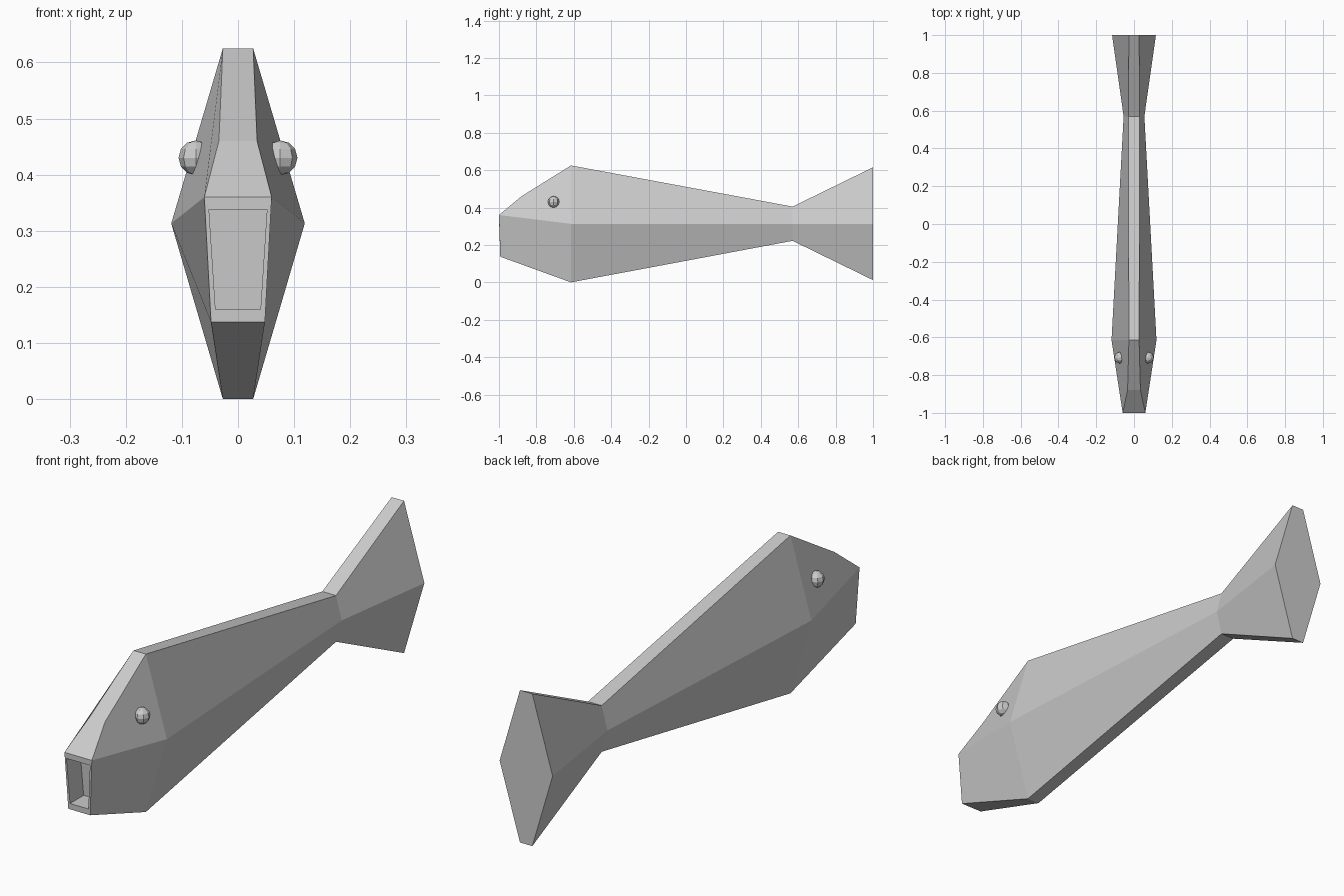
import bpy, bmesh

if "Cube" in bpy.data.objects:
    bpy.data.objects.remove(bpy.data.objects["Cube"])

def add_object(bm, name):
    bmesh.ops.recalc_face_normals(bm, faces=bm.faces)
    mesh = bpy.data.meshes.new(name)
    bm.to_mesh(mesh)
    bm.free()
    obj = bpy.data.objects.new(name, mesh)
    bpy.context.collection.objects.link(obj)
    return obj

# Half profiles (half width, y, z): top edge, side ridge, bottom edge
sections = [
    [(.034, -.88, .46), (.06, -1.0, .36), (.048, -.993, .137)],      # nose
    [(.027, -.615, .625), (.119, -.615, .313), (.027, -.615, 0)],    # shoulder
    [(.030, .57, .405), (.055, .57, .313), (.030, .57, .222)],       # tail root
    [(.027, 1.0, .615), (.116, 1.0, .313), (.027, 1.0, .012)],       # tail end
]

# Body: loft the six-sided sections
bm = bmesh.new()
rings = []
for half in sections:
    pts = half + [(-x, y, z) for x, y, z in reversed(half)]
    rings.append([bm.verts.new(p) for p in pts])
for a, b in zip(rings, rings[1:]):
    for i in range(6):
        j = (i + 1) % 6
        bm.faces.new((a[i], a[j], b[j], b[i]))
bm.faces.new(rings[-1])
nose = rings[0]
bm.faces.new((nose[0], nose[1], nose[4], nose[5]))
mouth = bm.faces.new((nose[1], nose[2], nose[3], nose[4]))
bmesh.ops.recalc_face_normals(bm, faces=bm.faces)

# Mouth: rim, then a straight recess
bmesh.ops.inset_region(bm, faces=[mouth], thickness=.0115)
for v in mouth.verts:
    v.co.z = .338 if v.co.z > .25 else .16
recess = bmesh.ops.extrude_discrete_faces(bm, faces=[mouth])["faces"][0]
bmesh.ops.translate(bm, verts=recess.verts, vec=(0, .085, 0))
add_object(bm, "fish_body")

# Eyes: small low-poly balls half sunk in the head
for side, name in ((1, "right_eye"), (-1, "left_eye")):
    bm = bmesh.new()
    bmesh.ops.create_uvsphere(bm, u_segments=8, v_segments=6, radius=.031)
    eye = add_object(bm, name)
    eye.location = (side * .075, -.708, .43)
